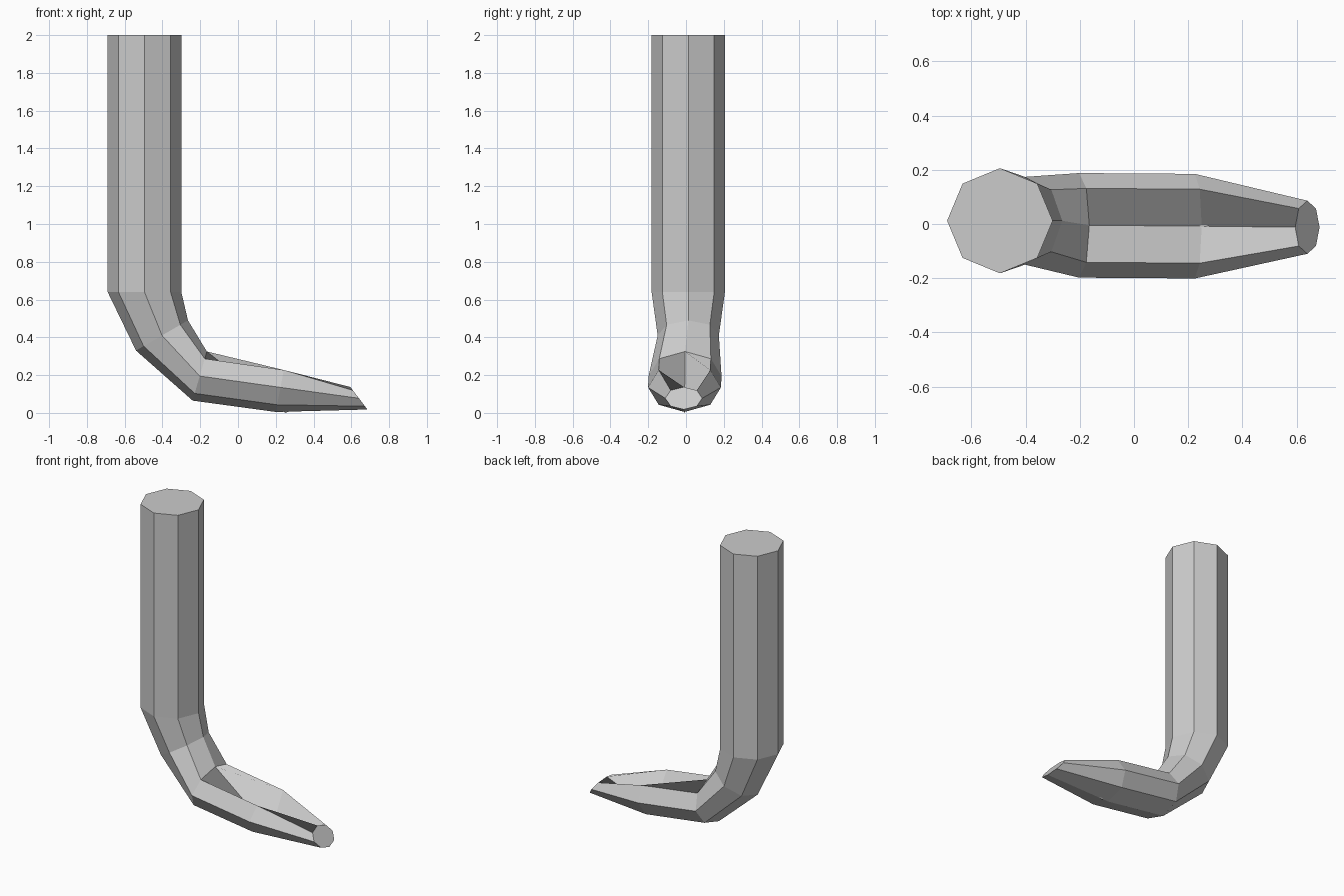
import bpy, bmesh
from math import sin, cos, pi
from mathutils import Vector

if "Cube" in bpy.data.objects:
    bpy.data.objects.remove(bpy.data.objects["Cube"])

# Cross-sections along the bent bar: outer (x, z), inner (x, z), centre y, half-width in y
SECTIONS = [
    ((-0.69, 2.00), (-0.30, 2.00), 0.012, 0.194),
    ((-0.69, 0.64), (-0.30, 0.64), 0.012, 0.194),
    ((-0.54, 0.33), (-0.265, 0.49), 0.012, 0.162),
    ((-0.24, 0.065), (-0.165, 0.325), -0.005, 0.193),
    ((0.20, 0.005), (0.25, 0.265), -0.008, 0.193),
    ((0.685, 0.018), (0.595, 0.137), -0.012, 0.098),
]
SIDES = 8


def ring(bm, outer, inner, y, width):
    a = Vector((outer[0], y, outer[1]))
    b = Vector((inner[0], y, inner[1]))
    centre, half = (a + b) / 2, (b - a) / 2
    side = Vector((0, width, 0))
    angles = [2 * pi * i / SIDES for i in range(SIDES)]
    return [bm.verts.new(centre + half * cos(t) + side * sin(t)) for t in angles]


# Bent eight-sided bar with a tapering foot
bm = bmesh.new()
rings = [ring(bm, *s) for s in SECTIONS]
for r, s in zip(rings, rings[1:]):
    for i in range(SIDES):
        j = (i + 1) % SIDES
        bm.faces.new((r[i], r[j], s[j], s[i]))

# End caps
bm.faces.new(rings[0])
bm.faces.new(rings[-1])
bmesh.ops.recalc_face_normals(bm, faces=bm.faces)
bm.verts.ensure_lookup_table()
for v in bm.verts:
    v.co.z = max(v.co.z, 0.005) if v is not rings[4][0] else 0.0

mesh = bpy.data.meshes.new("bent_leg")
bm.to_mesh(mesh)
bm.free()
leg = bpy.data.objects.new("bent_leg", mesh)
bpy.context.collection.objects.link(leg)
